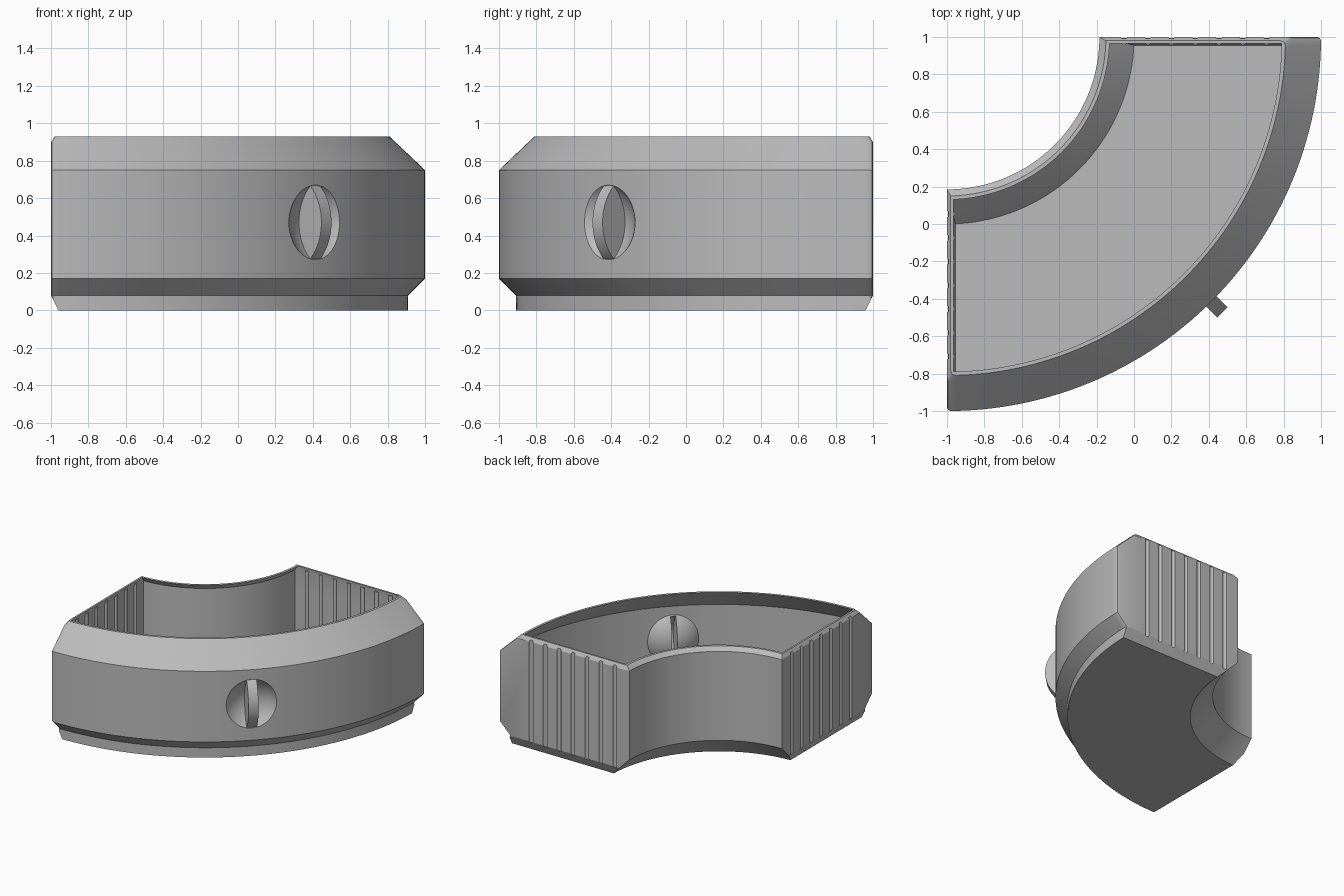
import bpy, bmesh, math
from mathutils import Matrix, Vector

cube = bpy.data.objects.get("Cube")
if cube:
    bpy.data.objects.remove(cube, do_unlink=True)

SEGMENTS = 64
CORNER = Vector((-1, 1, 0))          # centre of all the arcs
HANDLE_Z = 0.47
OUT = Vector((1, -1, 0)).normalized()  # direction the front faces

grey = bpy.data.materials.new("plain_grey")
grey.use_nodes = True
grey.diffuse_color = (0.5, 0.5, 0.5, 1)
grey.node_tree.nodes["Principled BSDF"].inputs["Base Color"].default_value = (0.5, 0.5, 0.5, 1)


def finish(bm, name):
    bmesh.ops.recalc_face_normals(bm, faces=bm.faces)
    mesh = bpy.data.meshes.new(name)
    bm.to_mesh(mesh)
    bm.free()
    mesh.materials.append(grey)
    obj = bpy.data.objects.new(name, mesh)
    bpy.context.collection.objects.link(obj)
    return obj


def boolean(obj, other, operation):
    """Apply a boolean and drop the helper."""
    mod = obj.modifiers.new(operation, "BOOLEAN")
    mod.operation, mod.solver, mod.object = operation, "EXACT", other
    bpy.context.view_layer.objects.active = obj
    bpy.ops.object.modifier_apply(modifier=mod.name)
    bpy.data.objects.remove(other, do_unlink=True)
    return obj


def quarter_ring(name, levels, bevel=0):
    """Levels are (height, inner radius, outer radius, inset of the ends)."""
    bm = bmesh.new()

    def arc(radius, z, inset):
        a = math.asin(inset / radius)
        angles = [-math.pi / 2 + a + (math.pi / 2 - 2 * a) * i / SEGMENTS
                  for i in range(SEGMENTS + 1)]
        return [bm.verts.new(CORNER + Vector((radius * math.cos(t), radius * math.sin(t), z)))
                for t in angles]

    inner = [arc(r, z, e) for z, r, _, e in levels]
    outer = [arc(r, z, e) for z, _, r, e in levels]
    loop = inner + outer[::-1]
    for k, row in enumerate(loop):
        nxt = loop[(k + 1) % len(loop)]
        for i in range(SEGMENTS):
            bm.faces.new((row[i], row[i + 1], nxt[i + 1], nxt[i]))
    for k in range(len(levels) - 1):
        for i in (0, SEGMENTS):
            bm.faces.new((inner[k][i], inner[k + 1][i], outer[k + 1][i], outer[k][i]))
    if bevel:
        edges = [bm.edges.get((outer[k][i], outer[k + 1][i]))
                 for k in range(1, len(levels) - 1) for i in (0, SEGMENTS)]
        bmesh.ops.recalc_face_normals(bm, faces=bm.faces)
        bmesh.ops.bevel(bm, geom=edges, offset=bevel, segments=2, profile=0.5, affect="EDGES")
    return finish(bm, name)


def rods(name, inset, radius, low, high):
    """Seven upright rods along each straight end."""
    bm = bmesh.new()
    for i in range(7):
        d = 0.947 + 0.127 * i
        for x, y in ((d, -inset), (inset, -d)):
            bmesh.ops.create_cone(
                bm, cap_ends=True, segments=12, radius1=radius, radius2=radius, depth=high - low,
                matrix=Matrix.Translation(CORNER + Vector((x, y, (low + high) / 2))))
    return finish(bm, name)


def ball(radius):
    bm = bmesh.new()
    centre = CORNER + OUT * 2.177 + Vector((0, 0, HANDLE_Z))
    bmesh.ops.create_uvsphere(bm, u_segments=64, v_segments=32, radius=radius,
                              matrix=Matrix.Translation(centre))
    return finish(bm, "ball")


def disc(name, radius, width):
    bm = bmesh.new()
    centre = CORNER + OUT * 1.816 + Vector((0, 0, HANDLE_Z))
    turn = Matrix.Rotation(math.pi / 4, 4, "Z") @ Matrix.Rotation(math.pi / 2, 4, "Y")
    bmesh.ops.create_cone(bm, cap_ends=True, segments=96, radius1=radius, radius2=radius,
                          depth=width, matrix=Matrix.Translation(centre) @ turn)
    return finish(bm, name)


# Outer shape of the curved tray
tray = quarter_ring("curved_tray", [
    (0, 0.985, 1.91, 0.04), (0.08, 0.905, 1.91, 0), (0.17, 0.815, 2, 0),
    (0.75, 0.815, 2, 0), (0.90, 0.815, 1.842, 0), (0.93, 0.85, 1.81, 0.02)], bevel=0.02)

# Hollow inside, leaving ribs on the end walls and a bulge behind the handle
cavity = quarter_ring("cavity", [
    (0.025, 1.0, 1.885, 0.045), (0.08, 0.945, 1.885, 0.03), (0.18, 0.84, 1.975, 0.03),
    (0.745, 0.84, 1.975, 0.03), (0.89, 0.84, 1.83, 0.03), (0.93, 0.87, 1.79, 0.035),
    (1.0, 0.87, 1.79, 0.035)])
boolean(cavity, rods("ribs", 0.025, 0.018, 0.06, 0.91), "DIFFERENCE")
boolean(cavity, ball(0.287), "DIFFERENCE")
boolean(tray, cavity, "DIFFERENCE")

# Grooves on the outside of the end walls
boolean(tray, rods("grooves", -0.005, 0.018, 0.07, 0.912), "DIFFERENCE")

# Round finger dish with a hollow fin across it
boolean(tray, ball(0.267), "DIFFERENCE")
fin = boolean(disc("fin", 0.267, 0.076), ball(0.277), "INTERSECT")
boolean(tray, fin, "UNION")
slot = boolean(disc("slot", 0.247, 0.04), ball(0.31), "INTERSECT")
boolean(tray, slot, "DIFFERENCE")

bpy.ops.object.select_all(action="DESELECT")
tray.select_set(True)
bpy.context.view_layer.objects.active = tray
bpy.ops.object.shade_smooth_by_angle(angle=math.radians(25))
